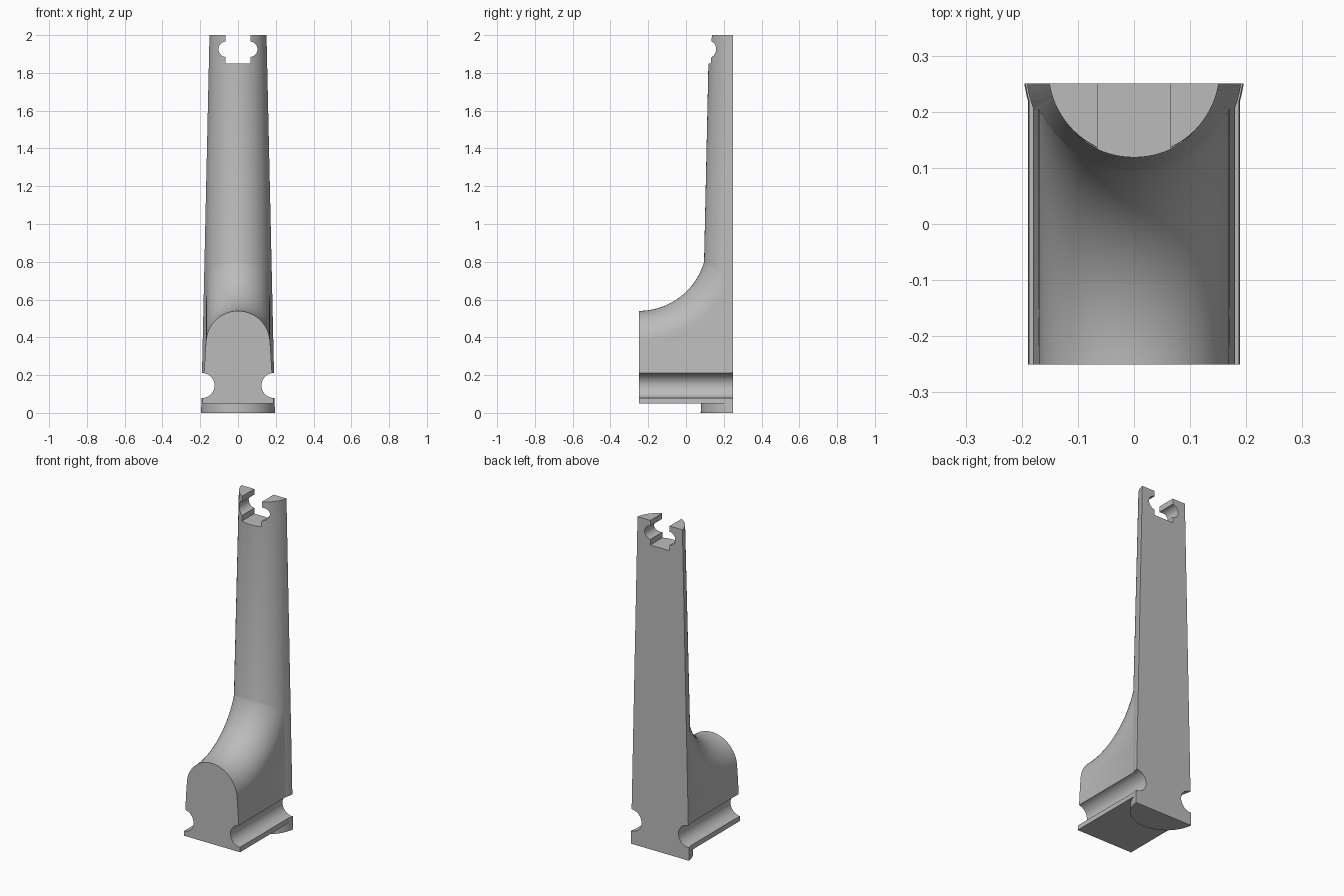
import bpy, bmesh
from math import sin, cos, pi, radians

cube = bpy.data.objects.get("Cube")
if cube:
    bpy.data.objects.remove(cube, do_unlink=True)

BACK = 0.25      # flat rear plane
AXIS_Y = 0.275   # axis of the tapered shaft

grey = bpy.data.materials.new("plain grey")
grey.use_nodes = True
colour = (0.5, 0.5, 0.5, 1)
grey.diffuse_color = colour
grey.node_tree.nodes["Principled BSDF"].inputs["Base Color"].default_value = colour


def make(name, bm):
    bmesh.ops.recalc_face_normals(bm, faces=bm.faces)
    mesh = bpy.data.meshes.new(name)
    bm.to_mesh(mesh)
    bm.free()
    obj = bpy.data.objects.new(name, mesh)
    bpy.context.collection.objects.link(obj)
    mesh.materials.append(grey)
    return obj


def loft(name, rings):
    """Closed solid through a list of equal point rings."""
    bm = bmesh.new()
    rows = [[bm.verts.new(p) for p in ring] for ring in rings]
    n = len(rows[0])
    for a, b in zip(rows, rows[1:]):
        for i in range(n):
            j = (i + 1) % n
            bm.faces.new((a[i], a[j], b[j], b[i]))
    bm.faces.new(rows[0])
    bm.faces.new(rows[-1])
    return make(name, bm)


def prism(name, outline, y0, y1):
    return loft(name, [[(x, y, z) for x, z in outline] for y in (y0, y1)])


def circle(cx, cz, r, n=40):
    return [(cx + r * cos(2 * pi * i / n), cz + r * sin(2 * pi * i / n)) for i in range(n)]


def boolean(target, tool, operation):
    mod = target.modifiers.new(operation.title(), 'BOOLEAN')
    mod.operation, mod.solver, mod.object = operation, 'EXACT', tool
    bpy.context.view_layer.objects.active = target
    bpy.ops.object.modifier_apply(modifier=mod.name)
    bpy.data.objects.remove(tool, do_unlink=True)


# Tapered round shaft, sliced flat at the back
def shaft_ring(z, r, n=80):
    return [(x, y, z) for x, y in circle(0, AXIS_Y, r, n)]


shaft = loft("shaft", [shaft_ring(0, 0.197), shaft_ring(2, 0.153)])
bm = bmesh.new()
bm.from_mesh(shaft.data)
cut = bmesh.ops.bisect_plane(bm, geom=bm.verts[:] + bm.edges[:] + bm.faces[:],
                             plane_co=(0, BACK, 0), plane_no=(0, 1, 0), clear_outer=True)
bmesh.ops.holes_fill(bm, edges=[e for e in bm.edges if e.is_boundary])
bmesh.ops.recalc_face_normals(bm, faces=bm.faces)
bm.to_mesh(shaft.data)
bm.free()

# Foot: arched section swept round a quarter bend that blends into the shaft
BEND, ARCH = 0.36, 0.169
sections = []
for s in range(41):
    t = radians(90) * s / 40
    arch = [(ARCH * cos(pi * i / 32), BEND + ARCH * (1 - sin(pi * i / 32))) for i in range(33)]
    arch += [(-0.3, 1.6), (0.3, 1.6)]
    sections.append([(x, -0.25 + d * sin(t), 0.9 - d * cos(t)) for x, d in arch])
foot = loft("foot", sections)

# Trim the sweep to the tapered block sides
half = [(0.189, 0.05), (0.17, 0.375), (0.17, 0.95)]
trim = prism("foot_trim", half + [(-x, z) for x, z in reversed(half)], -0.25, BACK)
boolean(foot, trim, 'INTERSECT')

boolean(shaft, foot, 'UNION')

# Round grooves along both sides of the foot
for side in (-1, 1):
    boolean(shaft, prism("groove_cutter", circle(side * 0.19, 0.145, 0.066), -0.4, 0.4), 'DIFFERENCE')

# Slot at the top with a round notch on each side
slot = [(-0.065, 1.85), (0.065, 1.85), (0.065, 2.1), (-0.065, 2.1)]
boolean(shaft, prism("slot_cutter", slot, -0.1, 0.4), 'DIFFERENCE')
for side in (-1, 1):
    boolean(shaft, prism("notch_cutter", circle(side * 0.062, 1.925, 0.041), -0.1, 0.4), 'DIFFERENCE')

shaft.name = "handle_half"
for obj in bpy.context.selected_objects:
    obj.select_set(False)
shaft.select_set(True)
bpy.context.view_layer.objects.active = shaft
bpy.ops.object.shade_smooth_by_angle(angle=radians(25))
